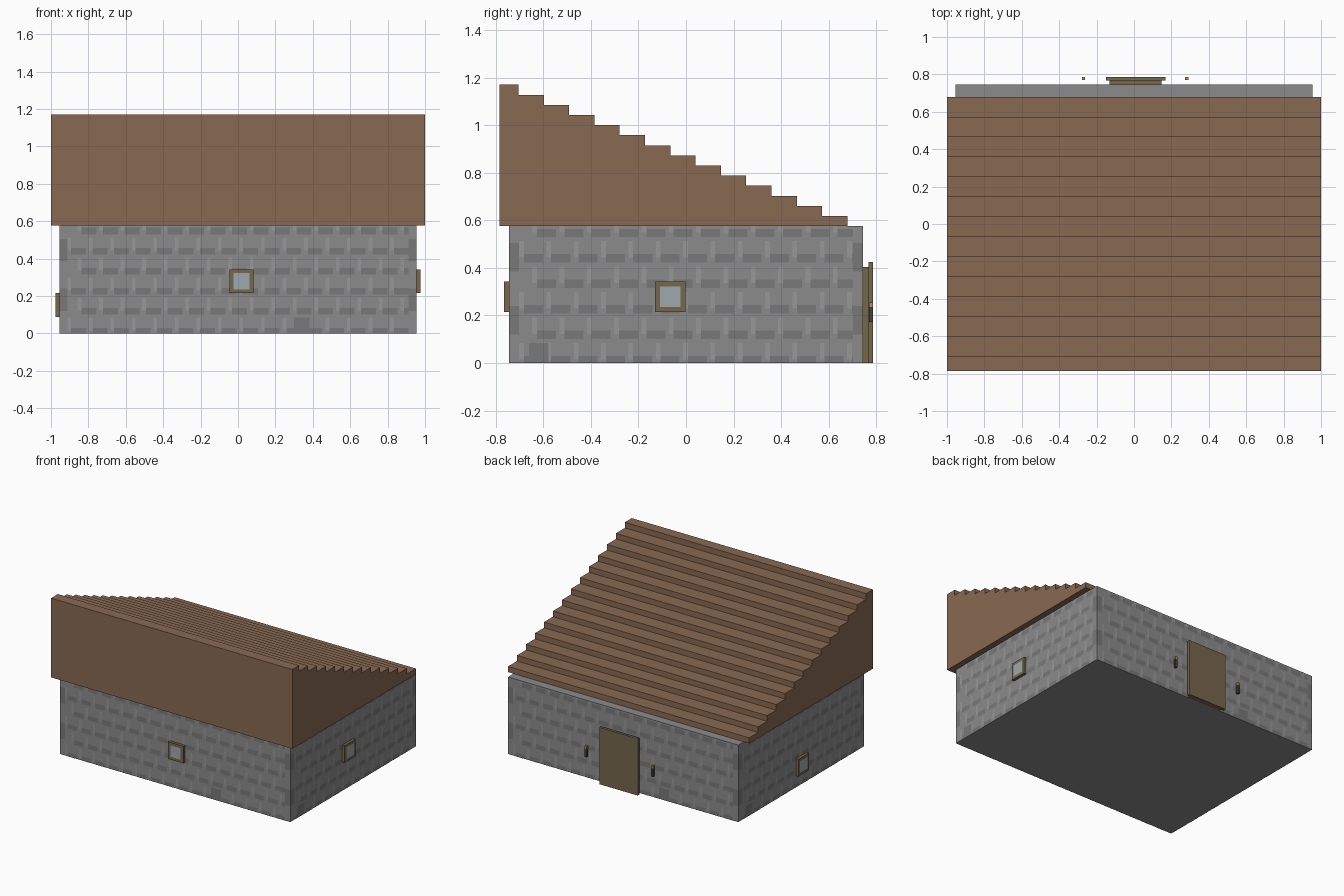
import bpy, bmesh
from mathutils import Matrix, Vector
from math import pi

if "Cube" in bpy.data.objects:
    bpy.data.objects.remove(bpy.data.objects["Cube"])

HX, HY, WALL = 0.955, 0.745, 0.577


def mat(name, r, g, b):
    m = bpy.data.materials.new(name)
    m.diffuse_color = (r, g, b, 1)
    m.use_nodes = True
    m.node_tree.nodes["Principled BSDF"].inputs["Base Color"].default_value = m.diffuse_color
    return m


STONE = mat("stone", .26, .26, .26)
DARK = mat("dark_stone", .19, .19, .19)
LIGHT = mat("light_joint", .31, .31, .31)
ROOF = mat("roof_wood", .245, .143, .085)
OAK = mat("oak", .18, .135, .07)
GLASS = mat("glass", .34, .40, .43)
COAL = mat("torch_handle", .06, .055, .05)
FLAME = mat("torch_tip", .45, .27, .10)


def finish(name, bm, material):
    bmesh.ops.recalc_face_normals(bm, faces=bm.faces)
    return link(name, bm, material)


def link(name, bm, material):
    me = bpy.data.meshes.new(name)
    bm.to_mesh(me)
    bm.free()
    me.materials.append(material)
    ob = bpy.data.objects.new(name, me)
    bpy.context.collection.objects.link(ob)
    return ob


def box(name, x, y, z, material, matrix=Matrix()):
    """Box from (min, max) ranges, optionally moved into a wall's frame."""
    bm = bmesh.new()
    bmesh.ops.create_cube(bm, size=1)
    for v in bm.verts:
        v.co = Vector([a[0] + (c + .5) * (a[1] - a[0]) for a, c in zip((x, y, z), v.co)])
    bm.transform(matrix)
    return finish(name, bm, material)


def decals(name, rects, offset, material, matrix):
    """Flat stone markings just proud of a wall."""
    bm = bmesh.new()
    for u0, u1, z0, z1 in rects:
        bm.faces.new([bm.verts.new((u, -offset, z))
                      for u, z in ((u0, z0), (u1, z0), (u1, z1), (u0, z1))])
    bm.transform(matrix)
    return link(name, bm, material)


# Wall frames: local x along the wall, local -y outward
def wall_frame(angle, dist):
    return Matrix.Rotation(angle, 4, 'Z') @ Matrix.Translation((0, -dist, 0))


frames = {"front": (wall_frame(0, HY), HX), "right": (wall_frame(pi / 2, HX), HY),
          "back": (wall_frame(pi, HY), HX), "left": (wall_frame(-pi / 2, HX), HY)}

# Stone body
box("stone_walls", (-HX, HX), (-HY, HY), (0, WALL), STONE)

# Brick markings on all four walls
for side, (m, half) in frames.items():
    bands, joints = [], []
    edge = half - .043
    for row in range(6):
        z = row * .107
        u = -edge + (row % 2) * .055
        while u < edge - .02:
            joints.append((u, u + .02, z + .015, min(z + .085, WALL)))
            bands.append((u + .02, min(u + .1, edge), max(z - .005, 0), min(z + .03, WALL)))
            u += .115
    for z in (.12, .385):
        bands += [(s * half - (.043 if s > 0 else 0), s * half + (.043 if s < 0 else 0),
                   z, z + .12) for s in (-1, 1)]
    p = .30 if half == HX else -.66
    bands.append((p, p + .082, 0, .085))
    decals(side + "_dark_courses", bands, .0012, DARK, m)
    decals(side + "_light_joints", joints, .0008, LIGHT, m)

# Stepped shed roof: side profile extruded across x
STEPS, RUN, DROP = 14, .1065, .0425
profile = [(.68, WALL), (-.785, WALL), (-.785, 1.171)]
for i in range(STEPS):
    y = -.705 + i * RUN
    profile.append((y, 1.171 - i * DROP))
    if i < STEPS - 1:
        profile.append((y, 1.171 - (i + 1) * DROP))
bm = bmesh.new()
face = bm.faces.new([bm.verts.new((-1, y, z)) for y, z in profile])
ext = bmesh.ops.extrude_face_region(bm, geom=[face])
bmesh.ops.translate(bm, vec=(2, 0, 0),
                    verts=[v for v in ext["geom"] if isinstance(v, bmesh.types.BMVert)])
finish("stepped_roof", bm, ROOF)

# Windows: square oak frame with an inset pane
for side, u, z in (("front", .019, .279), ("right", -.066, .279), ("left", 0, .151)):
    m = frames[side][0]
    box(side + "_window_frame", (u - .064, u + .064), (-.021, 0), (z - .064, z + .064), OAK, m)
    decals(side + "_window_pane", [(u - .043, u + .043, z - .043, z + .043)], .022, GLASS, m)

# Back door: inner slab and wider outer leaf
box("door_slab", (-.13, .147), (HY, .767), (0, .404), OAK)
box("door_leaf", (-.151, .168), (.767, .787), (0, .425), OAK)

# Torches either side of the door
for name, x in (("left", -.27), ("right", .283)):
    box(name + "_torch_handle", (x - .009, x + .009), (.769, .787), (.172, .235), COAL)
    box(name + "_torch_tip", (x - .009, x + .009), (.769, .787), (.235, .254), FLAME)
